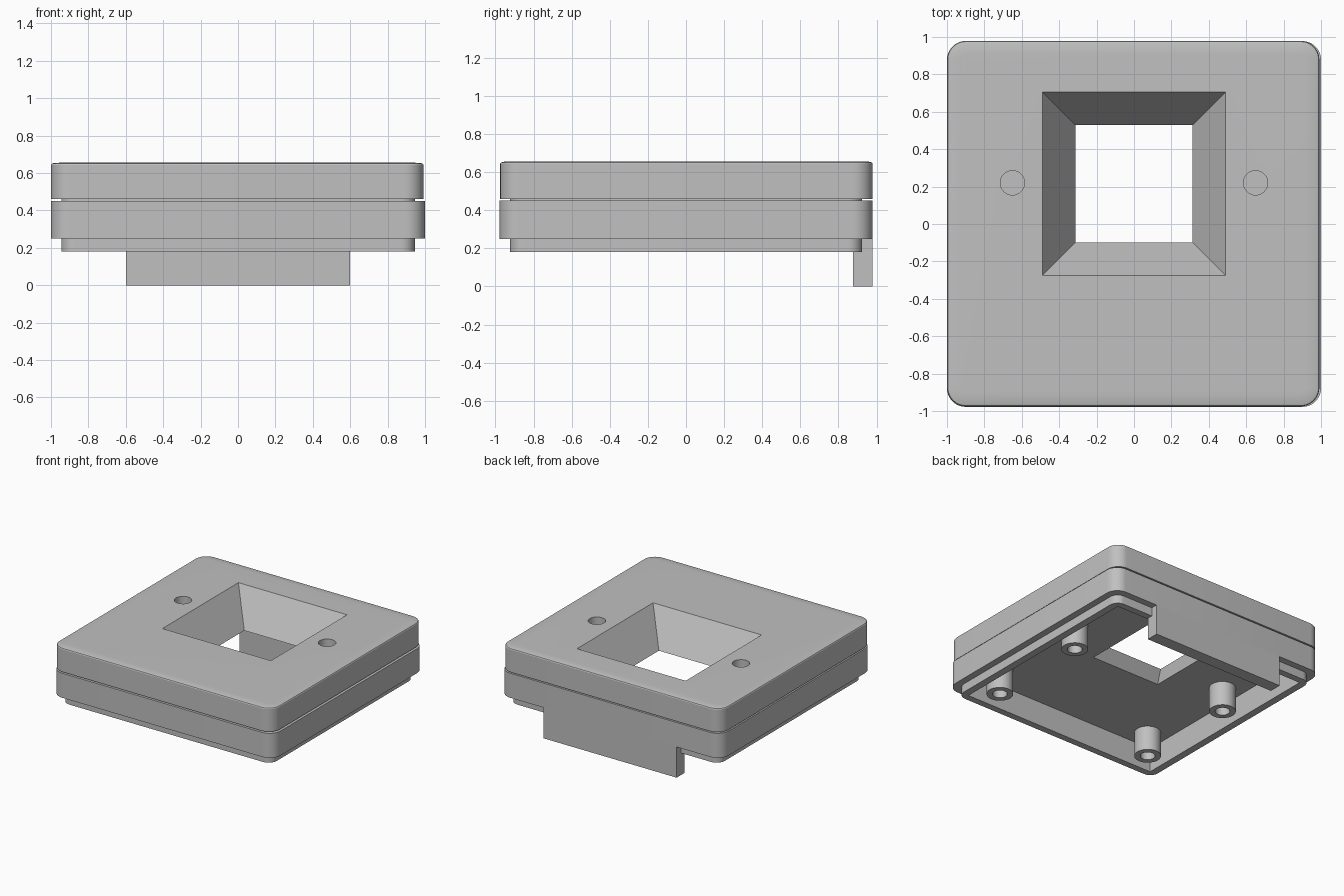
import bpy, bmesh, math
from mathutils import Vector

cube = bpy.data.objects.get("Cube")
if cube:
    bpy.data.objects.remove(cube, do_unlink=True)

grey = bpy.data.materials.new("plain_grey")
grey.use_nodes = True
colour = (0.53, 0.53, 0.53, 1)
grey.diffuse_color = colour
grey.node_tree.nodes["Principled BSDF"].inputs["Base Color"].default_value = colour


def rounded_ring(hx, hy, r, z, cx=0, cy=0, steps=10):
    """Points of a rounded rectangle at height z."""
    pts = []
    for q, (sx, sy) in enumerate([(1, 1), (-1, 1), (-1, -1), (1, -1)]):
        for i in range(steps + 1):
            a = math.pi / 2 * (q + i / steps)
            pts.append(Vector((cx + sx * (hx - r) + r * math.cos(a),
                               cy + sy * (hy - r) + r * math.sin(a), z)))
    return pts


def rect_ring(hx, hy, z, cx=0, cy=0):
    return [Vector((cx + sx * hx, cy + sy * hy, z))
            for sx, sy in [(1, 1), (-1, 1), (-1, -1), (1, -1)]]


def circle_ring(r, z, cx, cy, n=32):
    return [Vector((cx + r * math.cos(2 * math.pi * i / n),
                    cy + r * math.sin(2 * math.pi * i / n), z)) for i in range(n)]


def loft(name, rings, capped=True):
    """Skin a stack of rings, optionally closing both ends."""
    bm = bmesh.new()
    loops = [[bm.verts.new(p) for p in ring] for ring in rings]
    for a, b in zip(loops, loops[1:]):
        for i in range(len(a)):
            j = (i + 1) % len(a)
            bm.faces.new((a[i], a[j], b[j], b[i]))
    if capped:
        bm.faces.new(loops[0][::-1])
        bm.faces.new(loops[-1])
        bmesh.ops.recalc_face_normals(bm, faces=bm.faces)
    mesh = bpy.data.meshes.new(name)
    bm.to_mesh(mesh)
    bm.free()
    mesh.materials.append(grey)
    obj = bpy.data.objects.new(name, mesh)
    bpy.context.collection.objects.link(obj)
    return obj


def cut(obj, cutters):
    """Apply boolean cuts in order."""
    bpy.context.view_layer.objects.active = obj
    for c in cutters:
        mod = obj.modifiers.new("cut", 'BOOLEAN')
        mod.operation = 'DIFFERENCE'
        mod.solver = 'EXACT'
        mod.object = c
        bpy.ops.object.modifier_apply(modifier=mod.name)


def smooth(obj):
    bpy.ops.object.select_all(action='DESELECT')
    obj.select_set(True)
    bpy.context.view_layer.objects.active = obj
    bpy.ops.object.shade_smooth_by_angle(angle=math.radians(32))


SEAM, TOP, CEILING, STEP, RIM = 0.46, 0.656, 0.38, 0.25, 0.18
WINDOW_Y = 0.215


def window_half(z):
    return 0.313 + (z - CEILING) * 0.64


# Upper cover with softly rounded top edge
cover_profile = [(0, SEAM), (0, 0.644), (0.004, 0.650), (0.015, 0.654), (0.07, TOP)]
cover = loft("top_cover", [
    rounded_ring(0.995 - i, 0.977 - i, 0.1 - i, z, -0.004, 0.002) for i, z in cover_profile])

# Lower frame: skirt lip, wide body and narrow neck under the cover
frame_profile = [(0.055, RIM), (0.055, STEP), (0, STEP), (0, 0.45), (0.055, 0.45), (0.055, SEAM)]
frame = loft("lower_frame", [
    rounded_ring(1 - i, 0.978 - i, 0.1 - i / 2, z) for i, z in frame_profile])

# Cutters: sloped window, open underside and screw recesses
window = loft("window_cutter", [
    rect_ring(window_half(z), window_half(z), z, 0, WINDOW_Y) for z in (0.3, 0.75)])
cavity = loft("cavity_cutter", [rect_ring(0.885, 0.868, z) for z in (0.05, CEILING)])
recesses = [loft("recess_cutter", [circle_ring(0.065, z, side * 0.65, 0.22) for z in (0.4, 0.75)])
            for side in (-1, 1)]
cut(frame, [cavity, window])
cut(cover, [window] + recesses)
for c in [window, cavity] + recesses:
    bpy.data.objects.remove(c, do_unlink=True)
smooth(cover)
smooth(frame)

# Back tab hanging below the frame
loft("back_tab", [rect_ring(0.6, 0.051, z, 0, 0.927) for z in (0, STEP)])

# Hollow mounting posts under the ceiling
for side, side_name in ((1, "left"), (-1, "right")):
    for y, end in ((0.17, "back"), (-0.70, "front")):
        post_profile = [(0.055, CEILING), (0.055, RIM), (0.1, RIM), (0.1, CEILING)]
        post = loft(f"{end}_{side_name}_post",
                    [circle_ring(r, z, side * 0.72, y) for r, z in post_profile], capped=False)
        smooth(post)
